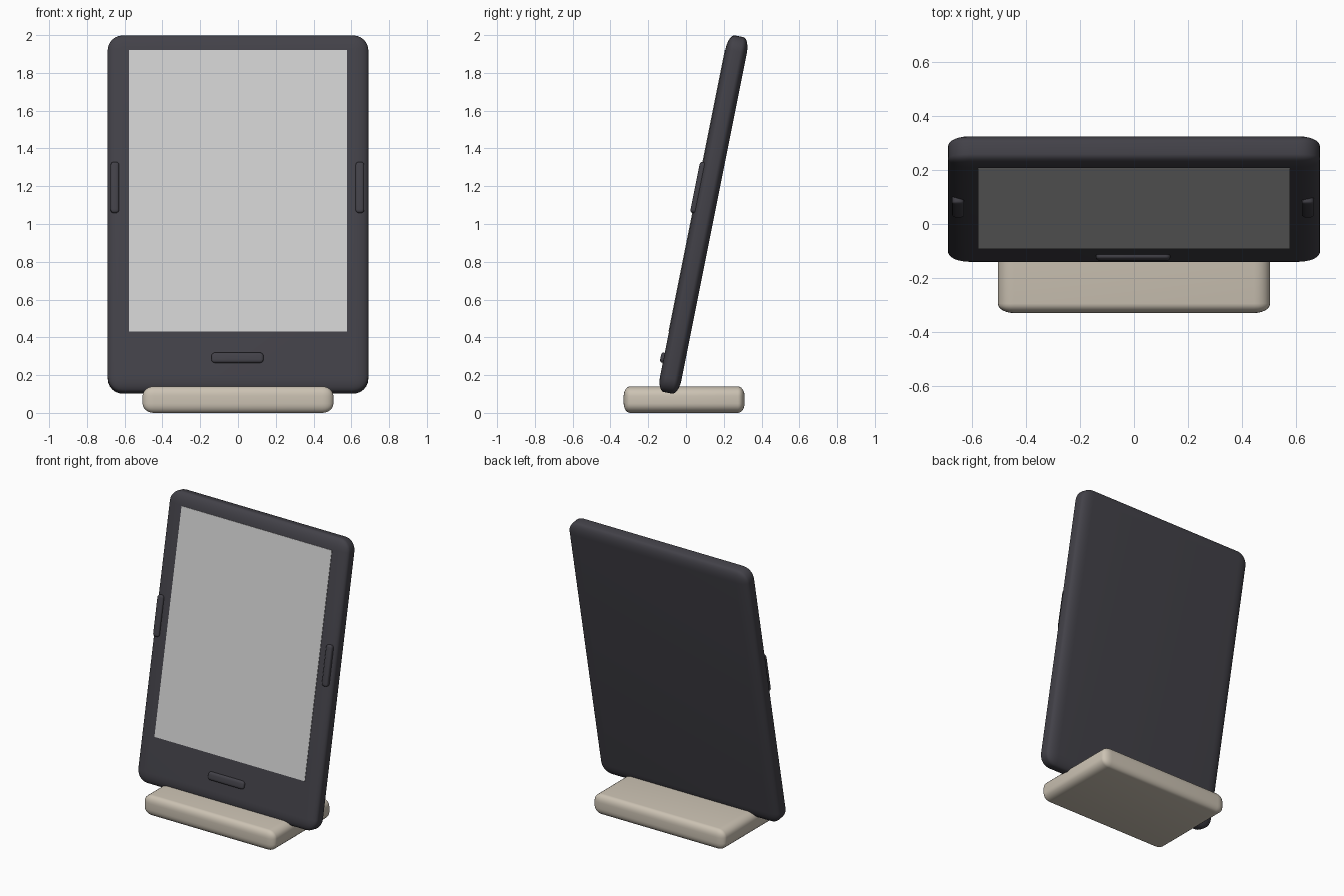
import bpy, bmesh, math
from mathutils import Matrix, Vector

if "Cube" in bpy.data.objects:
    bpy.data.objects.remove(bpy.data.objects["Cube"])

TILT = Matrix.Translation((0, 0.0925, 1.05)) @ Matrix.Rotation(-math.atan(0.2), 4, 'X')


def material(name, rgb):
    m = bpy.data.materials.new(name)
    m.diffuse_color = (*rgb, 1)
    m.use_nodes = True
    m.node_tree.nodes["Principled BSDF"].inputs["Base Color"].default_value = m.diffuse_color
    return m


charcoal = material("charcoal", (0.055, 0.053, 0.065))
screen_grey = material("screen grey", (0.62, 0.62, 0.62))
beige = material("beige", (0.60, 0.54, 0.45))


def rounded_box(name, size, radii, center, mat, frame=Matrix(), segments=6):
    """Box whose edges are rounded by a separate radius on each axis."""
    bm = bmesh.new()
    bmesh.ops.create_cube(bm, size=1)
    bmesh.ops.scale(bm, vec=[s / r for s, r in zip(size, radii)], verts=bm.verts)
    bmesh.ops.bevel(bm, geom=bm.edges[:], offset=1, segments=segments,
                    profile=0.5, affect='EDGES')
    bmesh.ops.scale(bm, vec=radii, verts=bm.verts)
    bmesh.ops.translate(bm, vec=Vector(center), verts=bm.verts)
    bm.transform(frame)
    me = bpy.data.meshes.new(name)
    bm.to_mesh(me)
    bm.free()
    me.materials.append(mat)
    me.shade_smooth()
    ob = bpy.data.objects.new(name, me)
    bpy.context.collection.objects.link(ob)
    return ob


# Stand
rounded_box("stand_base", (1.01, 0.64, 0.14), (0.06, 0.035, 0.05), (0, -0.01, 0.07), beige)

# Tablet body: local x across, y through the thickness, z along the length
T = 0.115
rounded_box("tablet_body", (1.38, T, 1.925), (0.08, 0.035, 0.08), (0, 0, 0), charcoal, TILT)

# Screen plate, just proud of the front
bm = bmesh.new()
bmesh.ops.create_cube(bm, size=1)
bmesh.ops.scale(bm, vec=(1.155, 0.006, 1.52), verts=bm.verts)
bmesh.ops.translate(bm, vec=(0, -T / 2, 0.116), verts=bm.verts)
bm.transform(TILT)
me = bpy.data.meshes.new("screen")
bm.to_mesh(me)
bm.free()
me.materials.append(screen_grey)
bpy.context.collection.objects.link(bpy.data.objects.new("screen", me))

# Side page buttons and the home button
for side, x in (("left", -0.652), ("right", 0.645)):
    rounded_box(side + "_page_button", (0.045, 0.05, 0.275), (0.018, 0.01, 0.018),
                (x, -T / 2 + 0.01, 0.135), charcoal, TILT, 4)
rounded_box("home_button", (0.275, 0.05, 0.054), (0.018, 0.01, 0.018),
            (-0.003, -T / 2 + 0.008, -0.785), charcoal, TILT, 4)
